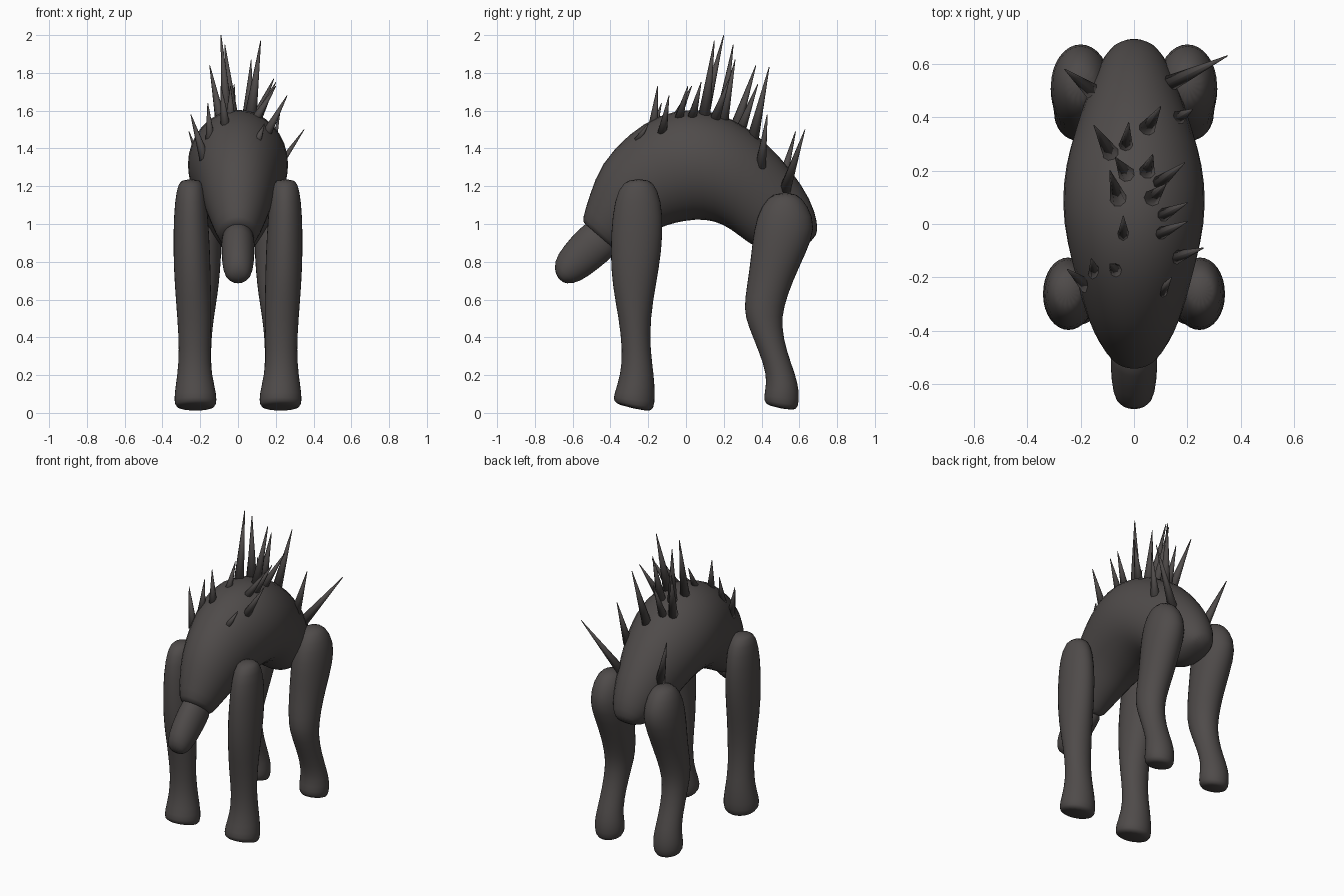
import bpy
import bmesh
import math
from mathutils import Vector
from mathutils.bvhtree import BVHTree

SIDES = 16

default_cube = bpy.data.objects.get("Cube")
if default_cube:
    bpy.data.objects.remove(default_cube, do_unlink=True)


def make_material(name, colour):
    material = bpy.data.materials.new(name)
    material.use_nodes = True
    material.diffuse_color = colour
    material.node_tree.nodes["Principled BSDF"].inputs["Base Color"].default_value = colour
    return material


hide_grey = make_material("dark hide grey", (0.078, 0.070, 0.068, 1))


def loft(sections):
    """Skin oval rings, each spanning a front and a back point in the side plane."""
    bm = bmesh.new()
    rings = []
    for front_y, front_z, back_y, back_z, centre_x, half_width in sections:
        front = Vector((centre_x, front_y, front_z))
        back = Vector((centre_x, back_y, back_z))
        centre = (front + back) / 2
        reach = (front - back) / 2 * 1.03
        across = Vector((half_width * 1.03, 0, 0))
        ring = []
        for i in range(SIDES):
            angle = math.tau * i / SIDES
            ring.append(bm.verts.new(centre + reach * math.cos(angle) + across * math.sin(angle)))
        rings.append(ring)
    for ring, following in zip(rings, rings[1:]):
        for i in range(SIDES):
            j = (i + 1) % SIDES
            bm.faces.new((ring[i], ring[j], following[j], following[i]))
    bm.faces.new(rings[0])
    bm.faces.new(rings[-1])
    bmesh.ops.recalc_face_normals(bm, faces=bm.faces)
    return bm


def add_object(name, bm, material, subdivide=True):
    mesh = bpy.data.meshes.new(name)
    bm.to_mesh(mesh)
    mesh.materials.append(material)
    mesh.shade_smooth()
    part = bpy.data.objects.new(name, mesh)
    bpy.context.collection.objects.link(part)
    if subdivide:
        part.modifiers.new("rounding", "SUBSURF").levels = 1
        part.modifiers["rounding"].render_levels = 1
    return part


# Arched body, from the chest collar over the back to the rump
body_sections = [
    (-.54, 1.0, -.38, .86, 0, .08),
    (-.55, 1.02, -.36, .86, 0, .105),
    (-.51, 1.15, -.3, .9, 0, .14),
    (-.45, 1.32, -.2, .95, 0, .18),
    (-.3, 1.48, -.1, 1.0, 0, .215),
    (-.14, 1.58, 0, 1.02, 0, .25),
    (.05, 1.62, .1, 1.03, 0, .27),
    (.25, 1.56, .2, 1.0, 0, .255),
    (.42, 1.44, .27, .95, 0, .22),
    (.56, 1.28, .36, .88, 0, .18),
    (.66, 1.13, .46, .84, 0, .14),
    (.7, 1.0, .56, .86, 0, .1),
    (.69, .93, .64, .89, 0, .05),
]
body_bm = loft(body_sections)
body_surface = BVHTree.FromBMesh(body_bm)
add_object("body", body_bm, hide_grey)

# Blunt drooping head that slots into the collar
head_sections = [
    (-.69, .73, -.66, .69, 0, .04),
    (-.7, .8, -.6, .68, 0, .072),
    (-.65, .88, -.52, .72, 0, .085),
    (-.57, .97, -.41, .81, 0, .088),
    (-.49, 1.04, -.34, .87, 0, .085),
]
add_object("head", loft(head_sections), hide_grey)

# Legs, described on the left and repeated on the right
front_leg_sections = [
    (-.3, 1.24, -.2, 1.24, .25, .05),
    (-.36, 1.19, -.15, 1.19, .25, .075),
    (-.39, 1.05, -.12, 1.05, .25, .09),
    (-.4, .85, -.13, .85, .245, .097),
    (-.39, .68, -.16, .68, .24, .095),
    (-.355, .5, -.19, .5, .23, .09),
    (-.335, .33, -.19, .33, .23, .08),
    (-.345, .2, -.17, .2, .23, .09),
    (-.38, .1, -.165, .09, .225, .112),
    (-.385, .06, -.17, .02, .225, .11),
    (-.35, .04, -.2, .005, .225, .09),
]
hind_leg_sections = [
    (.47, 1.17, .58, 1.17, .2, .05),
    (.4, 1.1, .645, 1.1, .2, .095),
    (.36, .98, .69, .98, .2, .115),
    (.345, .82, .63, .84, .2, .11),
    (.325, .68, .565, .7, .2, .1),
    (.305, .55, .515, .56, .21, .09),
    (.33, .46, .505, .46, .215, .08),
    (.385, .33, .53, .33, .22, .075),
    (.43, .2, .58, .2, .22, .08),
    (.42, .12, .6, .11, .22, .095),
    (.41, .06, .595, .03, .22, .09),
    (.44, .035, .57, .01, .22, .07),
]
for leg_name, sections in (("front_leg", front_leg_sections), ("hind_leg", hind_leg_sections)):
    for side_name, side in (("left", 1), ("right", -1)):
        mirrored = [row[:4] + (row[4] * side, row[5]) for row in sections]
        add_object(side_name + "_" + leg_name, loft(mirrored), hide_grey)

# Back spikes: base x, base y, then the tip; the base height comes from the body
spikes = [
    (.14, .53, .35, .63, 1.5),
    (-.16, .5, -.26, .58, 1.49),
    (.17, .4, .22, .43, 1.58),
    (.05, .36, .1, .44, 1.83),
    (-.03, .3, -.02, .38, 1.74),
    (-.09, .27, -.15, .37, 1.84),
    (-.03, .19, -.07, .25, 1.95),
    (.05, .2, .07, .26, 1.87),
    (.1, .16, .19, .23, 1.77),
    (.07, .1, .12, .15, 1.97),
    (-.06, .1, -.09, .2, 2.0),
    (.12, .04, .2, .08, 1.75),
    (.11, -.03, .2, .01, 1.73),
    (-.04, -.03, -.04, .03, 1.73),
    (.17, -.12, .26, -.09, 1.68),
    (-.07, -.17, -.09, -.15, 1.73),
    (-.15, -.17, -.16, -.13, 1.64),
    (-.19, -.22, -.25, -.17, 1.58),
    (.12, -.23, .14, -.2, 1.53),
]
spike_bm = bmesh.new()
for base_x, base_y, tip_x, tip_y, tip_z in spikes:
    tip = Vector((tip_x, tip_y, tip_z))
    base = body_surface.ray_cast(Vector((base_x, base_y, 3)), Vector((0, 0, -1)))[0]
    if base is None:
        base = body_surface.find_nearest(Vector((base_x, base_y, tip_z - .2)))[0]
    direction = (tip - base).normalized()
    root = base - direction * .05
    length = (tip - root).length
    radius = min(.034, .016 + length * .05)
    spike = bmesh.ops.create_cone(spike_bm, cap_ends=True, segments=8,
                                  radius1=radius, radius2=.002, depth=length)
    matrix = direction.to_track_quat("Z", "Y").to_matrix().to_4x4()
    matrix.translation = (root + tip) / 2
    bmesh.ops.transform(spike_bm, matrix=matrix, verts=spike["verts"])
add_object("back_spikes", spike_bm, hide_grey, subdivide=False)
